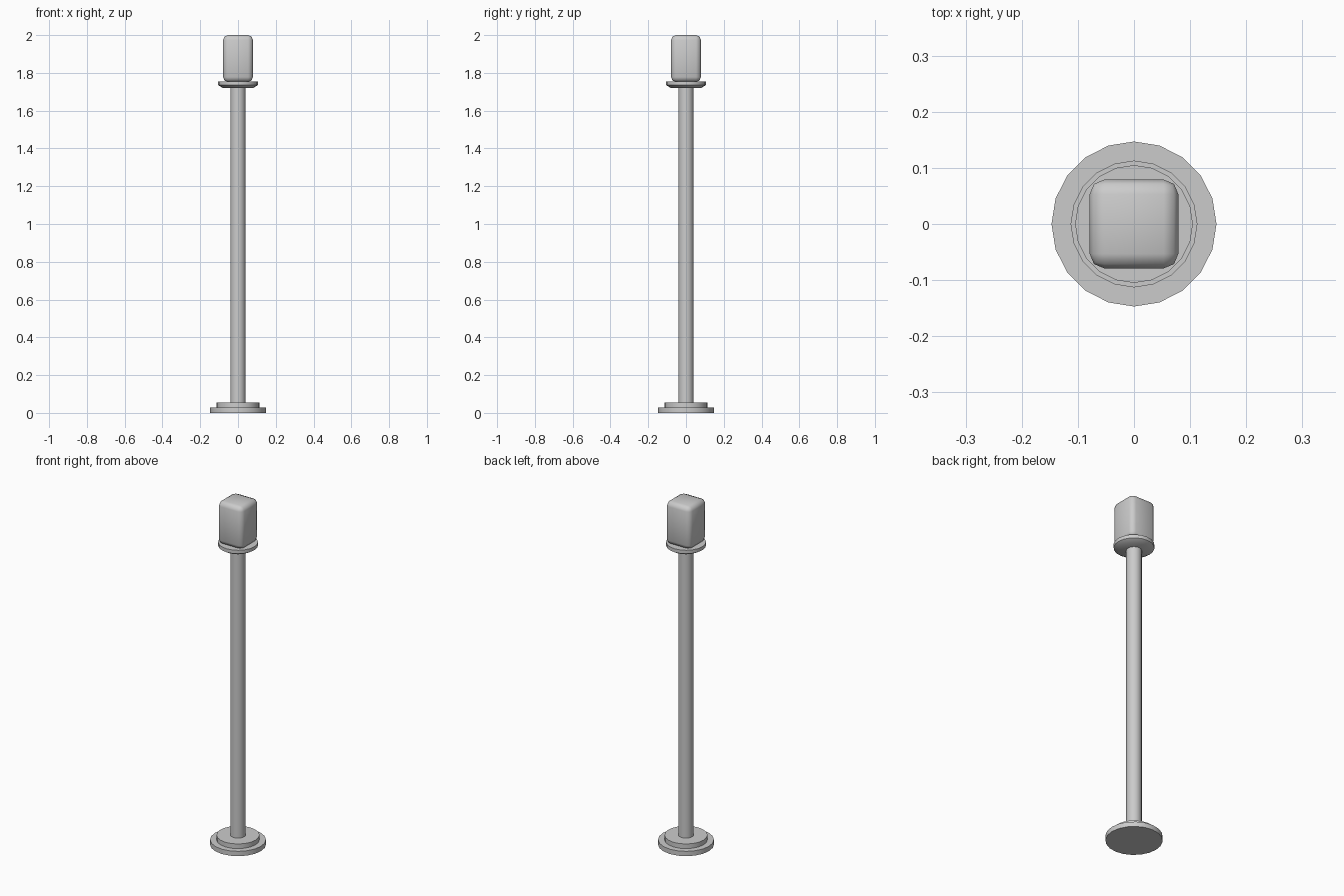
import bpy

if "Cube" in bpy.data.objects:
    bpy.data.objects.remove(bpy.data.objects["Cube"])

SIDES = 20


def disc(name, z0, z1, r_bottom, r_top):
    """Straight or tapered round part between two heights."""
    bpy.ops.mesh.primitive_cone_add(vertices=SIDES, radius1=r_bottom, radius2=r_top,
                                    depth=z1 - z0, location=(0, 0, (z0 + z1) / 2),
                                    rotation=(0, 0, 0))
    ob = bpy.context.object
    ob.name = name
    bpy.ops.object.shade_smooth_by_angle(angle=0.6)
    return ob


# stepped foot
disc("base_plate", 0.0, 0.028, 0.147, 0.147)
disc("base_step", 0.028, 0.055, 0.113, 0.113)

# pole
disc("pole", 0.05, 1.73, 0.04, 0.04)

# collar under the head, with a shallow tapered underside
disc("collar_underside", 1.72, 1.735, 0.08, 0.105)
disc("collar", 1.735, 1.755, 0.105, 0.105)

# rounded block on top
bpy.ops.mesh.primitive_cube_add(size=1, location=(0, 0, 1.876))
head = bpy.context.object
head.name = "lamp_head"
head.scale = (0.158, 0.158, 0.248)
bpy.ops.object.transform_apply(location=False, rotation=False, scale=True)
bevel = head.modifiers.new("rounding", 'BEVEL')
bevel.width = 0.026
bevel.segments = 2
bpy.ops.object.modifier_apply(modifier="rounding")
bpy.ops.object.shade_smooth_by_angle(angle=1.0)
